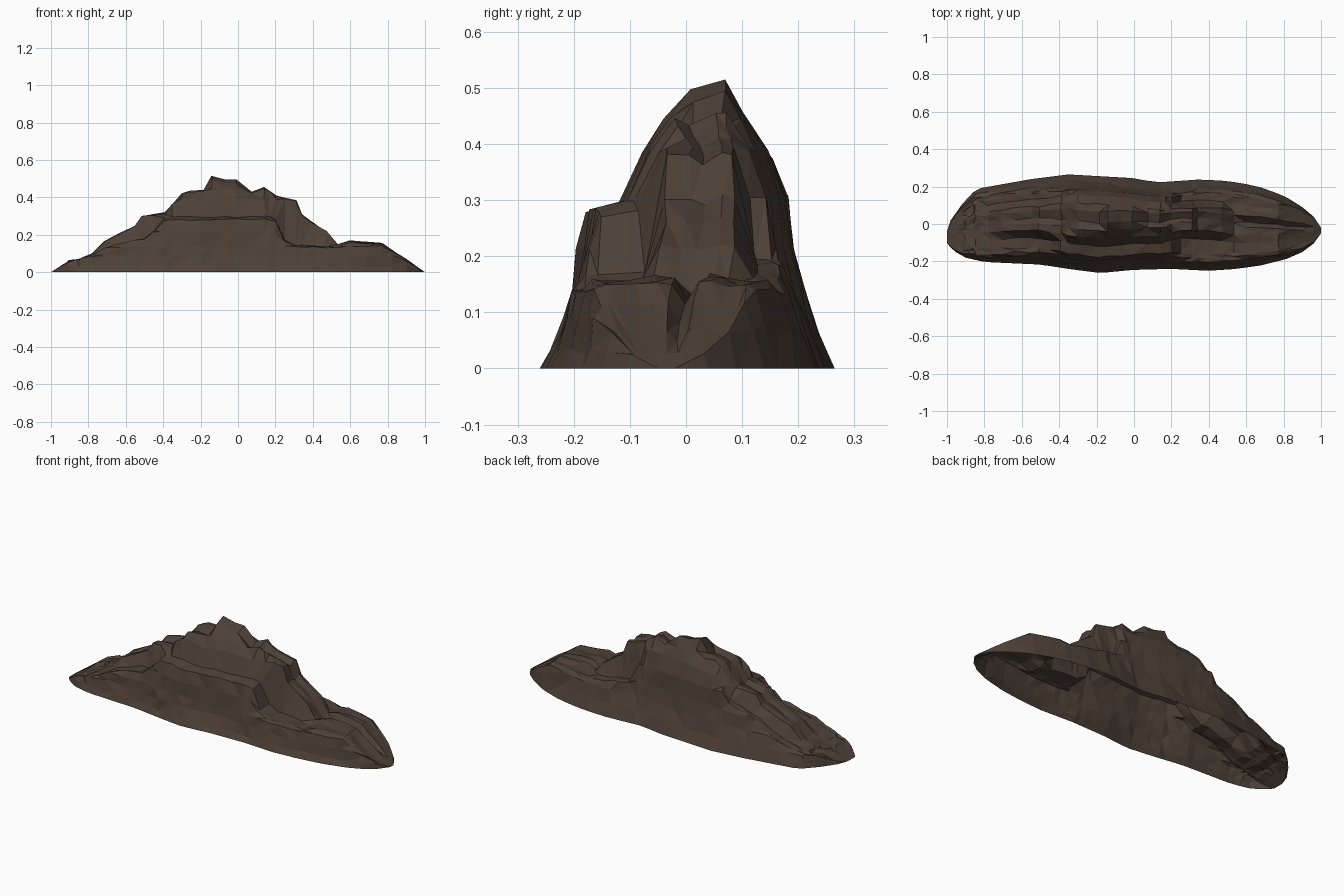
import bpy, bmesh, random

if "Cube" in bpy.data.objects:
    bpy.data.objects.remove(bpy.data.objects["Cube"])
random.seed(4)


def interp(pts, x):
    if x <= pts[0][0]:
        return pts[0][1]
    for (x0, a), (x1, b) in zip(pts, pts[1:]):
        if x <= x1:
            return a + (b - a) * (x - x0) / (x1 - x0)
    return pts[-1][1]


# Skyline, read from the front
ridge = [(-1, 0), (-.9, .065), (-.85, .07), (-.78, .1), (-.71, .17), (-.55, .25), (-.51, .3),
         (-.39, .32), (-.3, .42), (-.26, .435), (-.19, .44), (-.14, .515), (-.07, .495),
         (-.01, .495), (.07, .43), (.14, .455), (.2, .41), (.31, .385), (.34, .31),
         (.47, .22), (.53, .15), (.6, .17), (.77, .155), (.9, .07), (1, 0)]

# Footprint edges, read from the top
foot_back = [(-1, -.04), (-.98, .02), (-.92, .105), (-.86, .17), (-.82, .192), (-.55, .24), (-.35, .265),
             (0, .245), (.12, .222), (.35, .238), (.5, .23), (.62, .21), (.72, .185), (.82, .14),
             (.9, .09), (.96, .04), (1, -.02)]
foot_front = [(-1, -.10), (-.97, -.14), (-.9, -.18), (-.8, -.203), (-.5, -.217), (-.33, -.243),
              (-.18, -.262), (0, -.245), (.2, -.24), (.4, -.25), (.55, -.24), (.7, -.218), (.82, -.185),
              (.9, -.15), (.96, -.105), (1, -.05)]

# Ledge heights that cap the front and back flanks
ledge_front = [(-1, 0), (-.9, .06), (-.78, .095), (-.7, .135), (-.48, .19), (-.4, .285), (-.36, .3),
               (.17, .3), (.2, .28), (.26, .15), (.53, .135), (.6, .16), (.77, .15), (.9, .065), (1, 0)]
ledge_back = [(-1, 0), (-.9, .06), (-.78, .085), (-.66, .13), (-.5, .22), (-.39, .26), (-.32, .38),
              (.17, .4), (.24, .2), (.53, .15), (.6, .165), (.77, .15), (.9, .065), (1, 0)]

# Flank profiles: inset from the footprint edge, height
flank_front = [(0, 0), (.018, .035), (.033, .09), (.045, .14), (.066, .22), (.084, .285),
               (.14, .31), (.183, .395), (.222, .45)]
flank_back = [(0, 0), (.027, .07), (.05, .14), (.068, .22), (.083, .31), (.11, .39),
              (.15, .455)]

xs = sorted({p[0] for p in ridge} | {p[0] for p in foot_back if abs(p[0]) > .8}
            | {-.98, -.95, -.63, -.45, -.35, .17, .25, .4, .68, .98})
bm = bmesh.new()
grid = []
for x in xs:
    yf, yb = interp(foot_front, x), interp(foot_back, x)
    h, lf, lb = (interp(t, x) for t in (ridge, ledge_front, ledge_back))
    s = min(1, (yb - yf) / .46)
    # The upper block narrows towards its right-hand end
    pinch = interp([(.14, 0), (.26, .03), (.42, .03), (.53, 0)], x)
    section = []
    for i, (d, z) in enumerate(flank_front):
        cap = min(h, lf) if i < 7 else h
        extra = pinch if i >= 6 else 0
        if i in (2, 3) and -.26 < x < .1:
            extra = .012
        section.append((yf + d * s + extra, min(z, cap)))
    # Crest rows, with a gully along the right-hand terrace
    y0, y1 = section[-1][0], yb - .15 * s
    gully = min(.035, h * .25) if .55 < x < .95 else 0
    section.append((y0 + (y1 - y0) * .3, max(0, h * .965 - gully)))
    section.append((y0 + (y1 - y0) * .75, h))
    for i, (d, z) in reversed(list(enumerate(flank_back))):
        cap = min(h, lb) if i < 6 else h
        section.append((yb - d * s, min(z, cap)))
    row = []
    for j, (y, z) in enumerate(section):
        dx = dy = dz = 0
        if 0 < j < len(section) - 1 and abs(x) < .95:
            dx, dy = random.uniform(-.006, .006), random.uniform(-.005, .005)
            dz = random.uniform(-.01, .002) if j != 10 else 0
        row.append(bm.verts.new((x + dx, y + dy, max(0, z + dz))))
    grid.append(row)

for a, b in zip(grid, grid[1:]):
    for j in range(len(a) - 1):
        bm.faces.new((a[j], b[j], b[j + 1], a[j + 1]))
bmesh.ops.triangulate(bm, faces=bm.faces[:], quad_method='SHORT_EDGE')
bmesh.ops.dissolve_degenerate(bm, dist=.0005, edges=bm.edges[:])
bmesh.ops.recalc_face_normals(bm, faces=bm.faces[:])
if sum(f.normal.z for f in bm.faces) < 0:
    bmesh.ops.reverse_faces(bm, faces=bm.faces[:])

# Rocky hill: one open faceted shell
mesh = bpy.data.meshes.new("rocky_hill")
bm.to_mesh(mesh)
bm.free()
hill = bpy.data.objects.new("rocky_hill", mesh)
bpy.context.collection.objects.link(hill)
mat = bpy.data.materials.new("brown_rock")
mat.diffuse_color = (.075, .052, .038, 1)
mat.use_nodes = True
mat.node_tree.nodes["Principled BSDF"].inputs["Base Color"].default_value = mat.diffuse_color
mesh.materials.append(mat)
